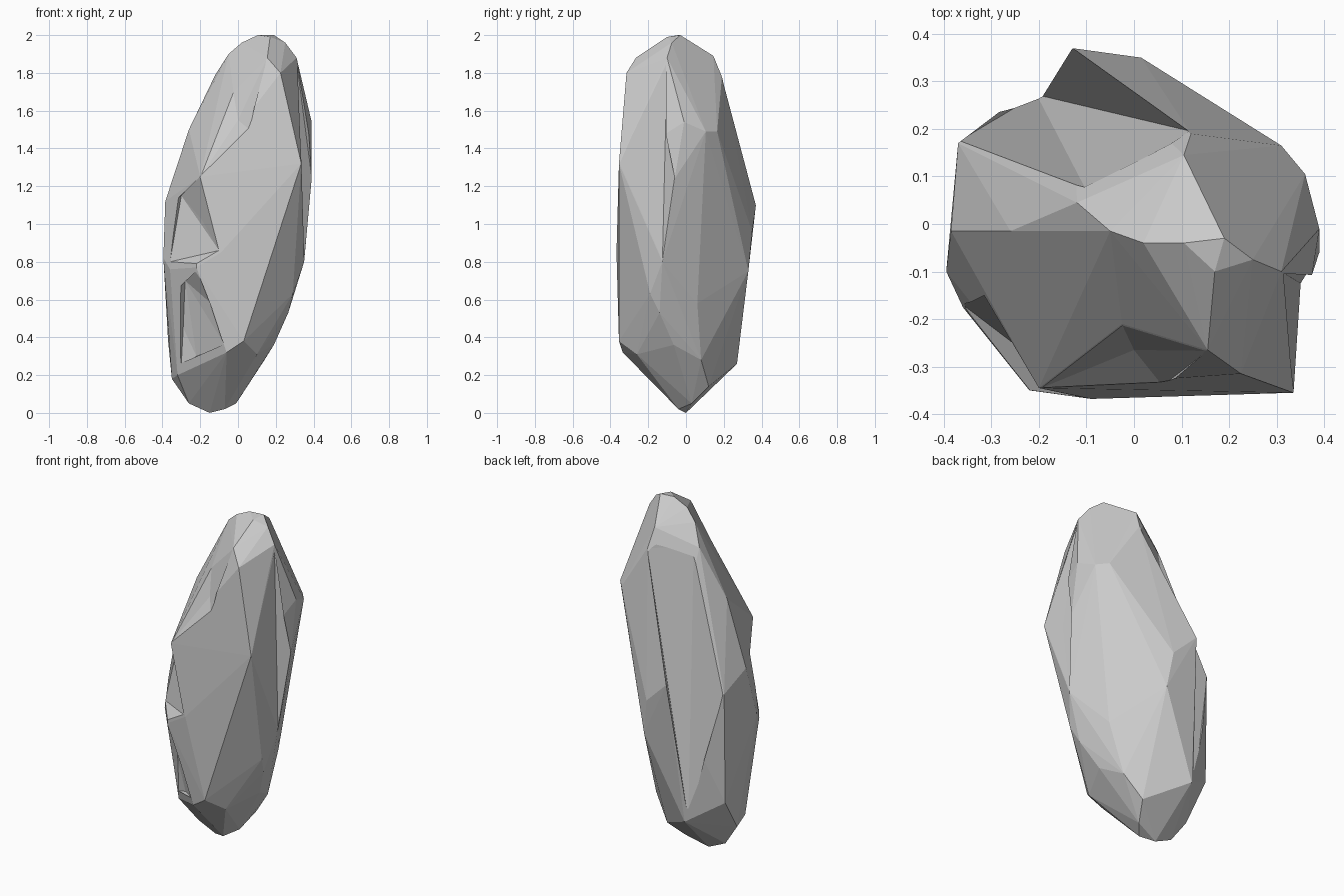
import bpy, bmesh


def hull(name, pts):
    """Faceted convex chunk around a few corner points."""
    bm = bmesh.new()
    for p in pts:
        bm.verts.new(p)
    bmesh.ops.convex_hull(bm, input=bm.verts)
    loose = [v for v in bm.verts if not v.link_faces]
    bmesh.ops.delete(bm, geom=loose, context='VERTS')
    bmesh.ops.recalc_face_normals(bm, faces=bm.faces)
    me = bpy.data.meshes.new(name)
    bm.to_mesh(me)
    bm.free()
    ob = bpy.data.objects.new(name, me)
    bpy.context.collection.objects.link(ob)
    return ob


# main boulder: corners from the peak down to the foot
rock = hull("standing_rock", [
    (.19, -.03, 2), (.17, -.10, 1.99), (.105, -.04, 2), (.02, -.04, 1.96),
    (-.05, -.015, 1.90), (-.12, .045, 1.79), (.105, .145, 1.89),
    (.12, .19, 1.78), (.25, -.075, 1.96), (.31, -.10, 1.88),
    (.155, -.265, 1.88), (.225, -.315, 1.80), (-.025, -.21, 1.70),
    (.39, -.01, 1.54), (.36, .105, 1.49), (.31, .165, 1.49),
    (.335, -.355, 1.32), (.39, -.06, 1.24), (-.26, -.015, 1.50),
    (-.20, -.345, 1.25), (-.385, -.015, 1.12), (-.37, .17, 1.03),
    (-.13, .37, 1.10), (.015, .35, .96), (.045, .33, .75),
    (.35, -.125, .80), (-.09, -.368, .85), (-.22, -.35, .77),
    (-.395, -.10, .82), (-.36, -.175, .76), (.29, -.19, .63),
    (.266, -.14, .53), (.225, .06, .58), (-.37, .16, .38), (.19, -.065, .36),
    (.03, -.355, .38), (.10, -.26, .31), (-.06, -.335, .32),
    (.14, .08, .28), (-.18, .27, .26), (-.23, -.18, .28),
    (-.32, -.10, .20), (-.35, .02, .18), (.04, .12, .14), (-.26, .0, .05),
    (-.01, .03, .05), (-.07, -.04, .02), (-.15, 0, 0)])

# chips broken out of the front, left flank, back left and right side
chips = [
    hull("chip_upper", [(0, -.265, 1.55), (-.2, -.347, 1.25), (-.025, -.212, 1.70),
                        (.155, -.267, 1.88), (.06, -.34, 1.5), (0, -.5, 1.55)]),
    hull("chip_flank", [(-.2, -.347, 1.25), (-.19, -.27, 1.02), (-.30, -.13, 1.15),
                        (-.36, -.17, .8), (-.28, -.22, .9), (-.22, -.35, .79),
                        (-.10, -.368, .86), (-.5, -.4, 1)]),
    hull("chip_lower", [(-.22, -.35, .75), (-.28, -.20, .70), (-.21, -.25, .58),
                        (-.12, -.34, .56), (-.07, -.335, .36), (-.22, -.18, .30),
                        (-.29, -.15, .45), (-.30, -.13, .26), (-.45, -.4, .5)]),
    hull("chip_back", [(-.01, .115, 1.85), (-.10, .07, 1.80), (.12, .195, 1.78),
                       (-.19, .25, 1.07), (-.205, .272, .28), (-.13, .372, 1.10),
                       (-.372, .172, 1.05), (-.4, .5, 1.1)]),
    hull("chip_right", [(.336, -.356, 1.32), (.335, -.20, 1.25), (.391, -.06, 1.24),
                        (.31, -.10, 1.86), (.351, -.125, .80), (.5, -.3, 1.25)]),
]
for c in chips:
    m = rock.modifiers.new(c.name, 'BOOLEAN')
    m.operation = 'DIFFERENCE'
    m.solver = 'EXACT'
    m.object = c

# bake the chips so only the rock remains
dg = bpy.context.evaluated_depsgraph_get()
dg.update()
baked = bpy.data.meshes.new_from_object(rock.evaluated_get(dg))
rock.modifiers.clear()
rock.data = baked
for c in chips:
    bpy.data.objects.remove(c)
